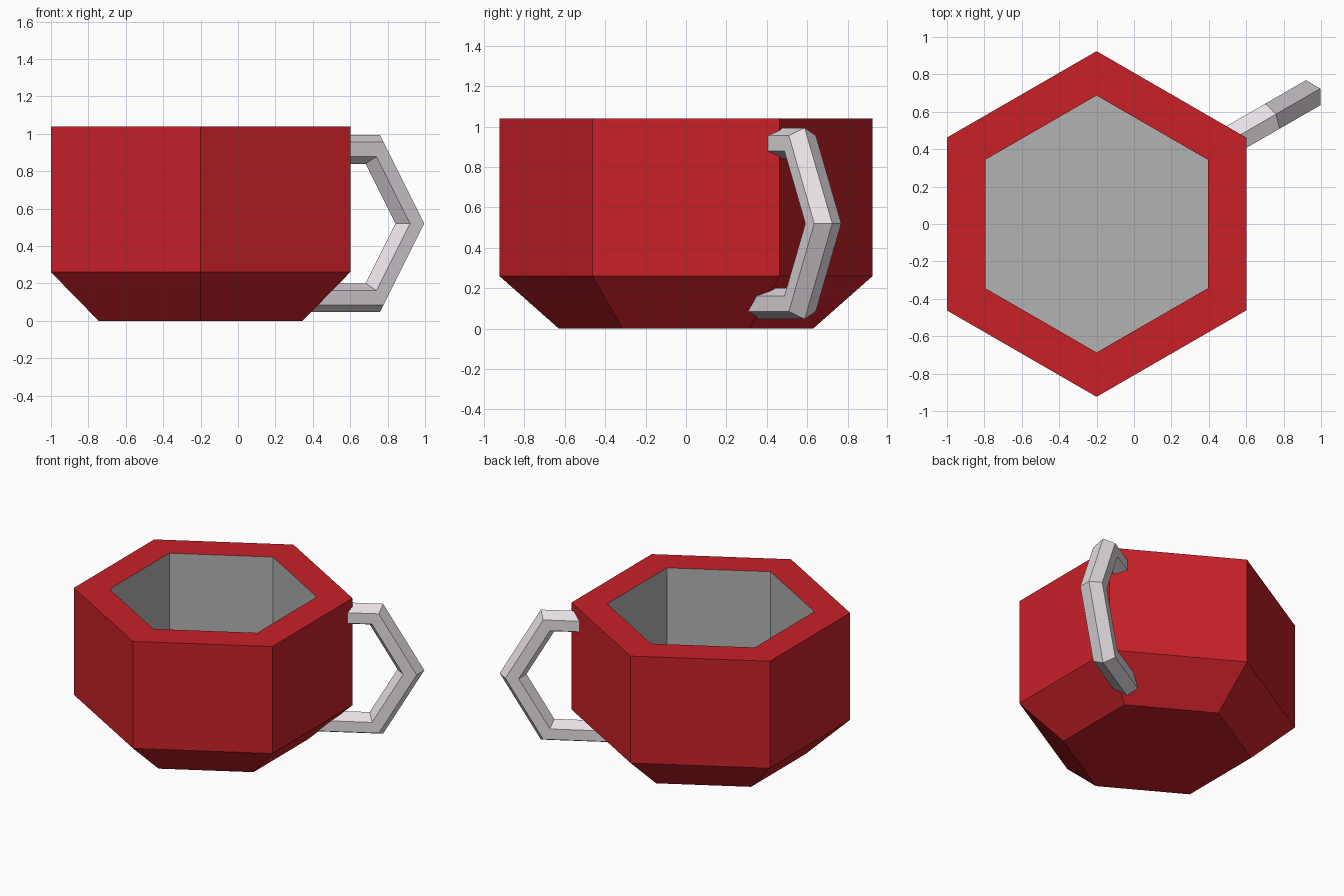
import bpy, bmesh
from math import pi, sin, cos, radians
from mathutils import Vector

if "Cube" in bpy.data.objects:
    bpy.data.objects.remove(bpy.data.objects["Cube"])


def material(name, rgb):
    m = bpy.data.materials.new(name)
    m.diffuse_color = (*rgb, 1)
    m.use_nodes = True
    m.node_tree.nodes["Principled BSDF"].inputs["Base Color"].default_value = m.diffuse_color
    return m


def skin(name, rings, mats, mat_from=None):
    """Bridge successive rings of points and cap both ends."""
    bm = bmesh.new()
    loops = [[bm.verts.new(p) for p in ring] for ring in rings]
    bm.faces.new(loops[0])
    for i, (a, b) in enumerate(zip(loops, loops[1:])):
        for k in range(len(a)):
            n = (k + 1) % len(a)
            f = bm.faces.new((a[k], a[n], b[n], b[k]))
            f.material_index = int(mat_from is not None and i >= mat_from)
    bm.faces.new(loops[-1]).material_index = int(mat_from is not None)
    bmesh.ops.recalc_face_normals(bm, faces=bm.faces)
    me = bpy.data.meshes.new(name)
    bm.to_mesh(me)
    bm.free()
    for m in mats:
        me.materials.append(m)
    ob = bpy.data.objects.new(name, me)
    bpy.context.collection.objects.link(ob)
    return ob


red = material("red", (0.58, 0.015, 0.022))
grey = material("inside_grey", (0.45, 0.45, 0.45))
pale = material("pale_handle", (0.80, 0.74, 0.78))
CX = -0.2

# Hexagonal cup: outside from base to rim, then down the hollow to its floor
profile = [(0.63, 0), (0.924, 0.26), (0.924, 1.04), (0.687, 1.04), (0.687, 0.22)]
skin("cup", [[(CX + r * sin(k * pi / 3), r * cos(k * pi / 3), z) for k in range(6)]
             for r, z in profile], [red, grey], 3)

# Handle: part of a six-segment ring with hexagonal section, standing off one corner
out = Vector((cos(radians(30)), 0.5, 0))
side = Vector((-0.5, cos(radians(30)), 0))
up = Vector((0, 0, 1))
base = Vector((CX, 0, 0)) + side * 0.029
R, MINOR, MID_R, MID_Z = 0.458, 0.089, 0.851, 0.52


def section(r, z, n):
    c = base + out * r + up * z
    return [c + n * (MINOR * cos(k * pi / 3)) + side * (MINOR * sin(k * pi / 3))
            for k in range(6)]


H = R * sin(pi / 3)
rings = [section(0.78, MID_Z + H, up * sin(pi / 3))]
for a in (pi / 3, 0, -pi / 3):
    rings.append(section(MID_R + R * cos(a), MID_Z + R * sin(a), out * cos(a) + up * sin(a)))
rings.append(section(0.62, MID_Z - H, -up * sin(pi / 3)))
skin("handle", rings, [pale])
